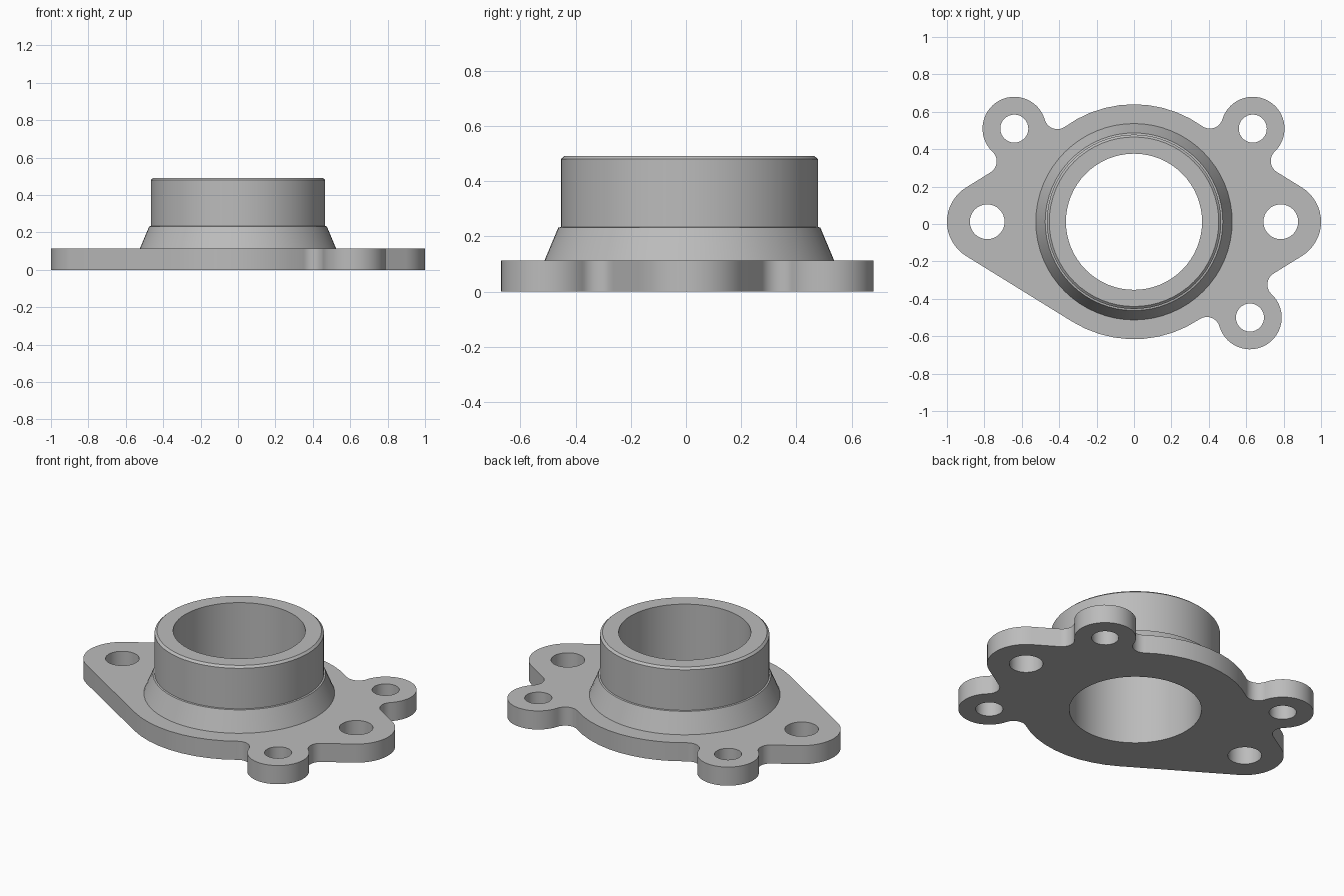
import bpy, bmesh, math
from mathutils import Vector

cube = bpy.data.objects.get("Cube")
if cube:
    bpy.data.objects.remove(cube)

THICK = 0.113
FILLET = 0.07
CENTRE = Vector((0, 0.012))
BORE = 0.364

grey = bpy.data.materials.new("cast_grey")
grey.use_nodes = True
colour = (0.5, 0.5, 0.5, 1)
grey.diffuse_color = colour
grey.node_tree.nodes["Principled BSDF"].inputs["Base Color"].default_value = colour


def finish(name, bm):
    bmesh.ops.remove_doubles(bm, verts=bm.verts, dist=0.0005)
    bmesh.ops.recalc_face_normals(bm, faces=bm.faces)
    mesh = bpy.data.meshes.new(name)
    bm.to_mesh(mesh)
    bm.free()
    mesh.materials.append(grey)
    ob = bpy.data.objects.new(name, mesh)
    bpy.context.collection.objects.link(ob)
    bpy.ops.object.select_all(action="DESELECT")
    ob.select_set(True)
    bpy.context.view_layer.objects.active = ob
    bpy.ops.object.shade_smooth_by_angle(angle=math.radians(25))
    return ob


def on_circle(c, r, a):
    return c + Vector((math.cos(a), math.sin(a))) * r


def circle(c, r, n):
    return [on_circle(c, r, i * math.tau / n) for i in range(n)]


def belt(circles):
    """Closed outline around circles; a negative radius is a concave arc."""
    normals = []
    for i, (c1, r1) in enumerate(circles):
        c2, r2 = circles[(i + 1) % len(circles)]
        d = c2 - c1
        k = max(-1, min(1, (r1 - r2) / d.length))
        d.normalize()
        n = d * k + Vector((d.y, -d.x)) * math.sqrt(1 - k * k)
        normals.append(math.atan2(n.y, n.x))
    points = []
    for i, (c, r) in enumerate(circles):
        start = normals[i - 1]
        if r > 0:
            sweep = (normals[i] - start) % math.tau
        else:
            sweep = -((start - normals[i]) % math.tau)
        steps = max(3, math.ceil(abs(sweep) / 0.13))
        points += [on_circle(c, r, start + sweep * j / steps) for j in range(steps + 1)]
    return points


# Main boss, end lobes and bolt ears
main = (CENTRE, 0.628)
lobe_r, ear_r = 0.215, 0.17
lobe_right = (CENTRE + Vector((0.785, 0)), lobe_r)
lobe_left = (CENTRE - Vector((0.785, 0)), lobe_r)
ears = [(Vector(p), ear_r) for p in ((0.635, 0.51), (-0.64, 0.51), (0.62, -0.5))]


def edge_fillet(ear):
    """Concave arc between an ear and the straight edge towards the end lobe."""
    sx, sy = (math.copysign(1, v) for v in ear[0])
    k = (main[1] - lobe_r) / 0.785
    n = Vector((sx * k, sy * math.sqrt(1 - k * k)))
    along = Vector((sx * abs(n.y), -sy * abs(n.x)))
    drop = FILLET - ((ear[0] - CENTRE).dot(n) - main[1])
    run = math.sqrt((ear_r + FILLET) ** 2 - drop ** 2)
    return ear[0] + along * run + n * drop, -FILLET


def boss_fillet(ear):
    """Concave arc between an ear and the round boss."""
    d = ear[0] - CENTRE
    a, b = main[1] + FILLET, ear_r + FILLET
    u = (d.length_squared + a * a - b * b) / (2 * d.length)
    d.normalize()
    side = Vector((-d.y, d.x))
    if side.x * d.x > 0:
        side.negate()
    return CENTRE + d * u + side * math.sqrt(a * a - u * u), -FILLET


ne, nw, se = ears
outline = belt([
    lobe_right, edge_fillet(ne), ne, boss_fillet(ne), main,
    boss_fillet(nw), nw, edge_fillet(nw), lobe_left, main,
    boss_fillet(se), se, edge_fillet(se)])

# Flange plate with bore and bolt holes
loops = [outline, circle(CENTRE, BORE, 64)]
loops += [circle(c, 0.093, 32) for c, r in (lobe_left, lobe_right)]
loops += [circle(c, 0.075, 32) for c, r in ears]
curve = bpy.data.curves.new("flange_outline", "CURVE")
curve.dimensions = "2D"
curve.fill_mode = "BOTH"
curve.extrude = THICK / 2
for loop in loops:
    clean = [p for i, p in enumerate(loop) if (p - loop[i - 1]).length > 0.001]
    spline = curve.splines.new("POLY")
    spline.points.add(len(clean) - 1)
    for point, p in zip(spline.points, clean):
        point.co = (p.x, p.y, 0, 1)
    spline.use_cyclic_u = True
helper = bpy.data.objects.new("flange_outline", curve)
bpy.context.collection.objects.link(helper)
bpy.context.view_layer.update()
filled = bpy.data.meshes.new_from_object(helper)
bm = bmesh.new()
bm.from_mesh(filled)
bpy.data.objects.remove(helper)
bpy.data.meshes.remove(filled)
bmesh.ops.translate(bm, verts=bm.verts, vec=(0, 0, THICK / 2))
finish("flange_plate", bm)

# Collar: flared foot, straight neck, chamfered rim and bore wall
profile = [(0.525, THICK), (0.475, 0.232), (0.466, 0.234), (0.466, 0.48),
           (0.453, 0.492), (BORE, 0.492), (BORE, THICK)]
bm = bmesh.new()
verts = [bm.verts.new((r, 0, z)) for r, z in profile]
edges = [bm.edges.new(pair) for pair in zip(verts, verts[1:])]
bmesh.ops.spin(bm, geom=verts + edges, cent=(0, 0, 0), axis=(0, 0, 1),
               angle=math.tau, steps=64)
bmesh.ops.translate(bm, verts=bm.verts, vec=(CENTRE.x, CENTRE.y, 0))
finish("collar", bm)
